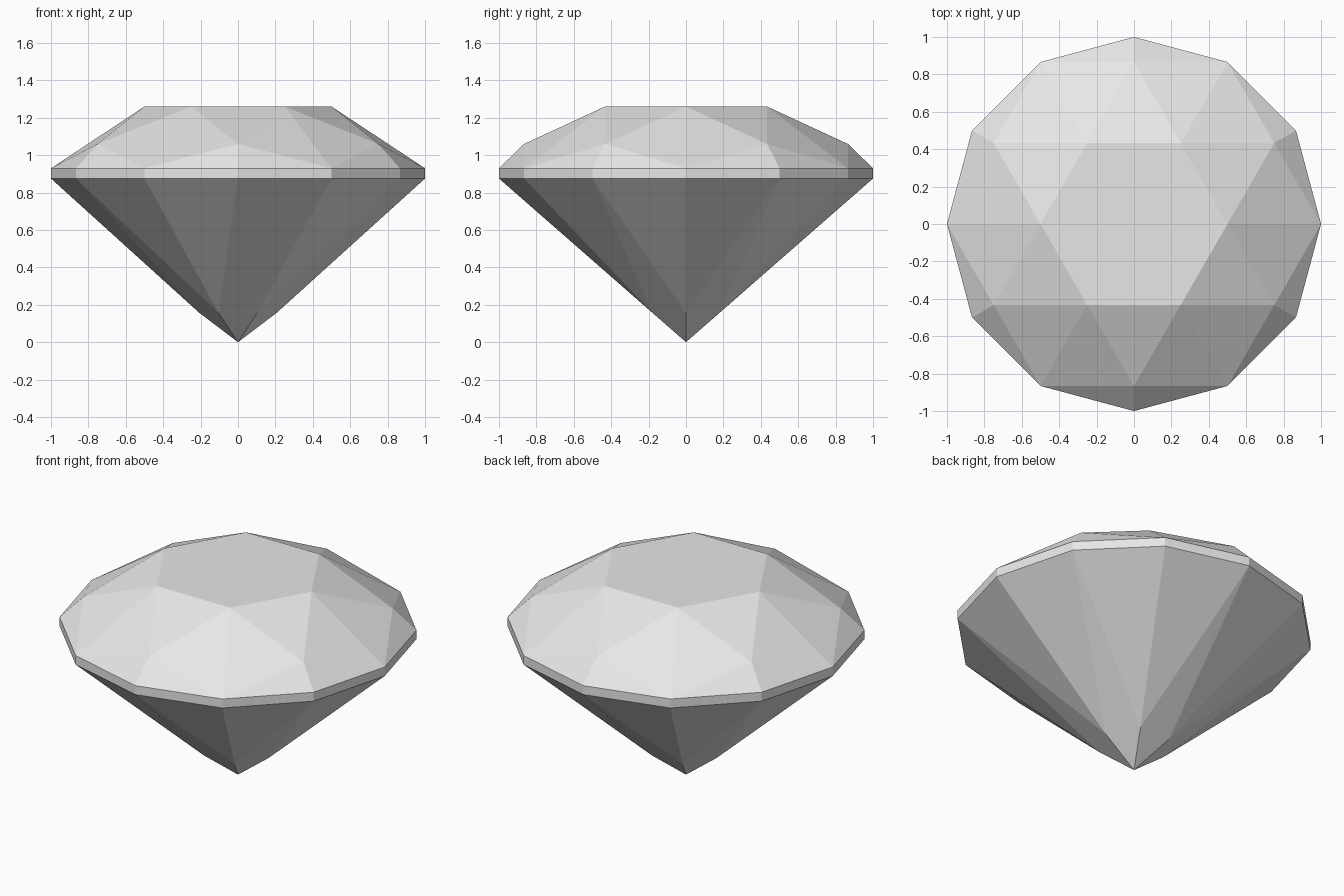
import bpy
import bmesh
from math import cos, sin, radians
from mathutils import Vector

cube = bpy.data.objects.get("Cube")
if cube:
    bpy.data.objects.remove(cube, do_unlink=True)

GREY = (0.8, 0.8, 0.8, 1.0)
stone = bpy.data.materials.new("pale_grey_stone")
stone.use_nodes = True
stone.diffuse_color = GREY
for node in stone.node_tree.nodes:
    if node.type == 'BSDF_PRINCIPLED':
        node.inputs["Base Color"].default_value = GREY

# Heights of the cut
TABLE_Z, BREAK_Z, GIRDLE_TOP, GIRDLE_LOW, CULET_RING_Z = 1.26, 1.06, 0.93, 0.875, 0.158
CENTRE = Vector((0, 0, 0.8))
CULET = (0, 0, 0)


def point(radius, angle, z):
    a = radians(angle)
    return (radius * cos(a), radius * sin(a), z)


def table(a):
    return point(0.5, a, TABLE_Z)


def break_ring(a):
    return point(0.866, a, BREAK_Z)


def rim_top(a):
    return point(1, a, GIRDLE_TOP)


def rim_low(a):
    return point(1, a, GIRDLE_LOW)


def culet_ring(a):
    return point(0.208, a, CULET_RING_Z)


def facet_object(name, facets):
    """Join flat facets into one mesh with every facet facing outward."""
    bm = bmesh.new()
    for corners in facets:
        bm.faces.new([bm.verts.new(c) for c in corners])
    bmesh.ops.remove_doubles(bm, verts=bm.verts[:], dist=0.0005)
    bm.normal_update()
    for face in bm.faces:
        if face.normal.dot(face.calc_center_median() - CENTRE) < 0:
            face.normal_flip()
    mesh = bpy.data.meshes.new(name)
    bm.to_mesh(mesh)
    bm.free()
    mesh.materials.append(stone)
    obj = bpy.data.objects.new(name, mesh)
    bpy.context.collection.objects.link(obj)
    return obj


crown = [[table(a) for a in range(0, 360, 60)]]
pavilion = []
for a in range(0, 360, 60):
    mid, nxt = a + 30, a + 60
    # Star facet beside the table
    crown.append([table(a), break_ring(mid), table(nxt)])
    for corner in (a, nxt):
        # Half of the kite facet, then the small facet against the girdle
        crown.append([table(corner), rim_top(corner), break_ring(mid)])
        crown.append([break_ring(mid), rim_top(corner), rim_top(mid)])
        # Long lower facet under the girdle
        pavilion.append([culet_ring(corner), rim_low(corner), rim_low(mid)])
        # Half of the main facet running down to the point
        pavilion.append([CULET, culet_ring(corner), rim_low(mid)])

# Thin twelve-sided band
girdle = [[rim_low(a), rim_low(a + 30), rim_top(a + 30), rim_top(a)]
          for a in range(0, 360, 30)]

facet_object("crown", crown)
facet_object("girdle", girdle)
facet_object("pavilion", pavilion)
